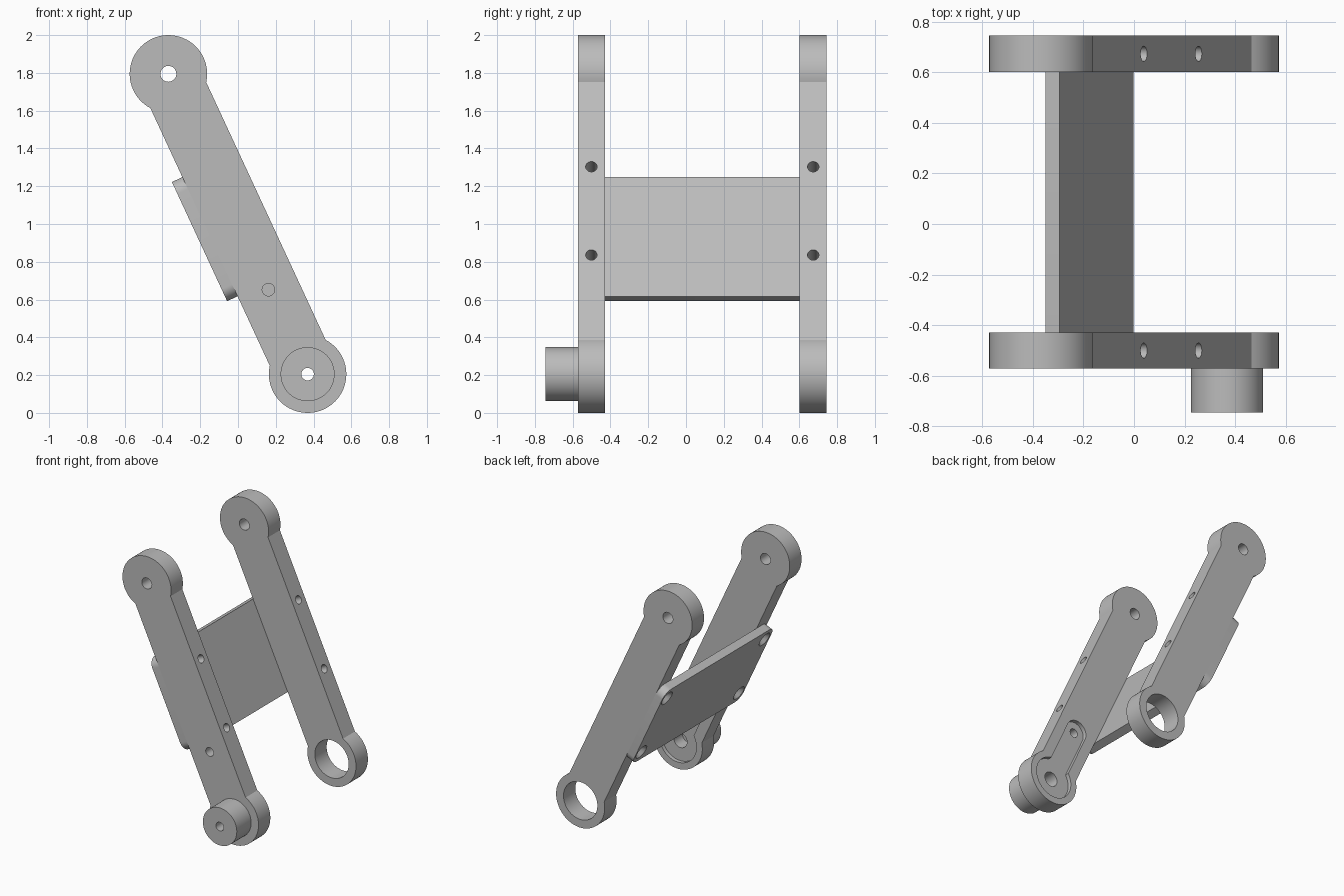
import bpy, bmesh
from math import sin, cos, asin, atan2, pi, hypot
from mathutils import Matrix, Vector

cube = bpy.data.objects.get("Cube")
if cube:
    bpy.data.objects.remove(cube, do_unlink=True)

# Linkage frame: local x across the arm, local z along it
DX, Z0, DZ = 0.737, 0.205, 1.59
LENGTH = hypot(DX, DZ)
FRAME = Matrix.Translation((DX / 2, 0, Z0)) @ Matrix.Rotation(-atan2(DX, DZ), 4, 'Y')
R, W = 0.205, 0.163            # eye radius, bar half width
FRONT = (-0.572, -0.43)        # y range of each arm
BACK = (0.602, 0.745)
SCREWS = (0.62, 1.135)         # screw positions along the arm
PLATE = (0.53, 1.225)

grey = bpy.data.materials.new("grey")
grey.use_nodes = True
COLOUR = (0.5, 0.5, 0.5, 1)
grey.diffuse_color = COLOUR
grey.node_tree.nodes["Principled BSDF"].inputs["Base Color"].default_value = COLOUR


def arc(cx, cz, r, start, end, n=48):
    return [(cx + r * cos(start + (end - start) * i / n),
             cz + r * sin(start + (end - start) * i / n)) for i in range(n + 1)]


def prism(name, points, low, high, axis='Y'):
    """Extrude a closed outline along local y, or along local x (outline in y, z)."""
    def place(p, h):
        return (p[0], h, p[1]) if axis == 'Y' else (h, p[0], p[1])
    bm = bmesh.new()
    face = bm.faces.new([bm.verts.new(place(p, low)) for p in points])
    top = bmesh.ops.extrude_face_region(bm, geom=[face])
    shift = Vector(place((0, 0), high - low))
    bmesh.ops.translate(bm, vec=shift,
                        verts=[v for v in top["geom"] if isinstance(v, bmesh.types.BMVert)])
    bmesh.ops.recalc_face_normals(bm, faces=bm.faces)
    return finish(name, bm)


def finish(name, bm):
    mesh = bpy.data.meshes.new(name)
    bm.to_mesh(mesh)
    bm.free()
    mesh.materials.append(grey)
    obj = bpy.data.objects.new(name, mesh)
    bpy.context.collection.objects.link(obj)
    obj.matrix_world = FRAME
    return obj


def rod(a, b, r, r2=None):
    """Round cutter or boss between two local points."""
    a, b = Vector(a), Vector(b)
    bm = bmesh.new()
    turn = (b - a).to_track_quat('Z', 'Y').to_matrix().to_4x4()
    bmesh.ops.create_cone(bm, cap_ends=True, segments=48, radius1=r,
                          radius2=r if r2 is None else r2, depth=(b - a).length,
                          matrix=Matrix.Translation((a + b) / 2) @ turn)
    return finish("cutter", bm)


def boolean(obj, tools, operation='DIFFERENCE'):
    bpy.context.view_layer.update()
    for tool in tools:
        mod = obj.modifiers.new("cut", 'BOOLEAN')
        mod.object, mod.operation, mod.solver = tool, operation, 'EXACT'
        with bpy.context.temp_override(object=obj, active_object=obj):
            bpy.ops.object.modifier_apply(modifier=mod.name)
        bpy.data.objects.remove(tool, do_unlink=True)


# Arm: straight bar between two round eyes, with pivot and screw holes
def make_arm(name, span):
    a = asin(W / R)
    outline = arc(0, 0, R, pi / 2 + a, 5 * pi / 2 - a)
    outline += arc(0, LENGTH, R, a - pi / 2, 3 * pi / 2 - a)
    arm = prism(name, outline, *span)
    y = sum(span) / 2
    boolean(arm, [rod((0, span[0] - .1, LENGTH), (0, span[1] + .1, LENGTH), 0.042)]
            + [rod((-.3, y, s), (.3, y, s), 0.03) for s in SCREWS])
    return arm


front_arm = make_arm("front_arm", FRONT)
back_arm = make_arm("back_arm", BACK)

# Large bearing opening in the back arm
boolean(back_arm, [rod((0, .5, 0), (0, .9, 0), 0.143)])

# Boss on the front arm
boss = rod((0, -0.745, 0), (0, -0.55, 0), 0.143)
boolean(front_arm, [boss], 'UNION')

# Keyhole pocket on the inner side, with its pivot and locking holes
S, r_big, r_small = 0.493, 0.155, 0.085
k = asin(r_small / r_big)
keyhole = arc(0, 0, r_big, pi / 2 + k, 5 * pi / 2 - k) + arc(0, S, r_small, 0, pi)
boolean(front_arm, [
    prism("cutter", keyhole, FRONT[1] - 0.03, FRONT[1] + 0.1),
    rod((0, -0.9, 0), (0, -0.3, 0), 0.033),
    rod((0, -0.56, 0), (0, -0.3, 0), 0.055),
    rod((0, -0.9, S), (0, -0.3, S), 0.033)])

# Cross plate with rounded corners and countersunk screw holes
c = 0.07
y0, y1 = FRONT[0], BACK[1]
z0, z1 = PLATE
corners = [(y1 - c, z1 - c), (y0 + c, z1 - c), (y0 + c, z0 + c), (y1 - c, z0 + c)]
outline = []
for i, (y, z) in enumerate(corners):
    outline += arc(y, z, c, i * pi / 2, (i + 1) * pi / 2, 10)
outer = -0.224
cross_plate = prism("cross_plate", outline, outer, -W, 'X')
for span in (FRONT, BACK):
    y = sum(span) / 2
    for s in SCREWS:
        boolean(cross_plate, [rod((-.3, y, s), (-.1, y, s), 0.03),
                              rod((outer - .005, y, s), (outer + .035, y, s), 0.06, 0.03)])

# Smooth round walls, keep edges sharp
for obj in (front_arm, back_arm, cross_plate):
    bpy.ops.object.select_all(action='DESELECT')
    obj.select_set(True)
    bpy.context.view_layer.objects.active = obj
    bpy.ops.object.shade_smooth_by_angle()
